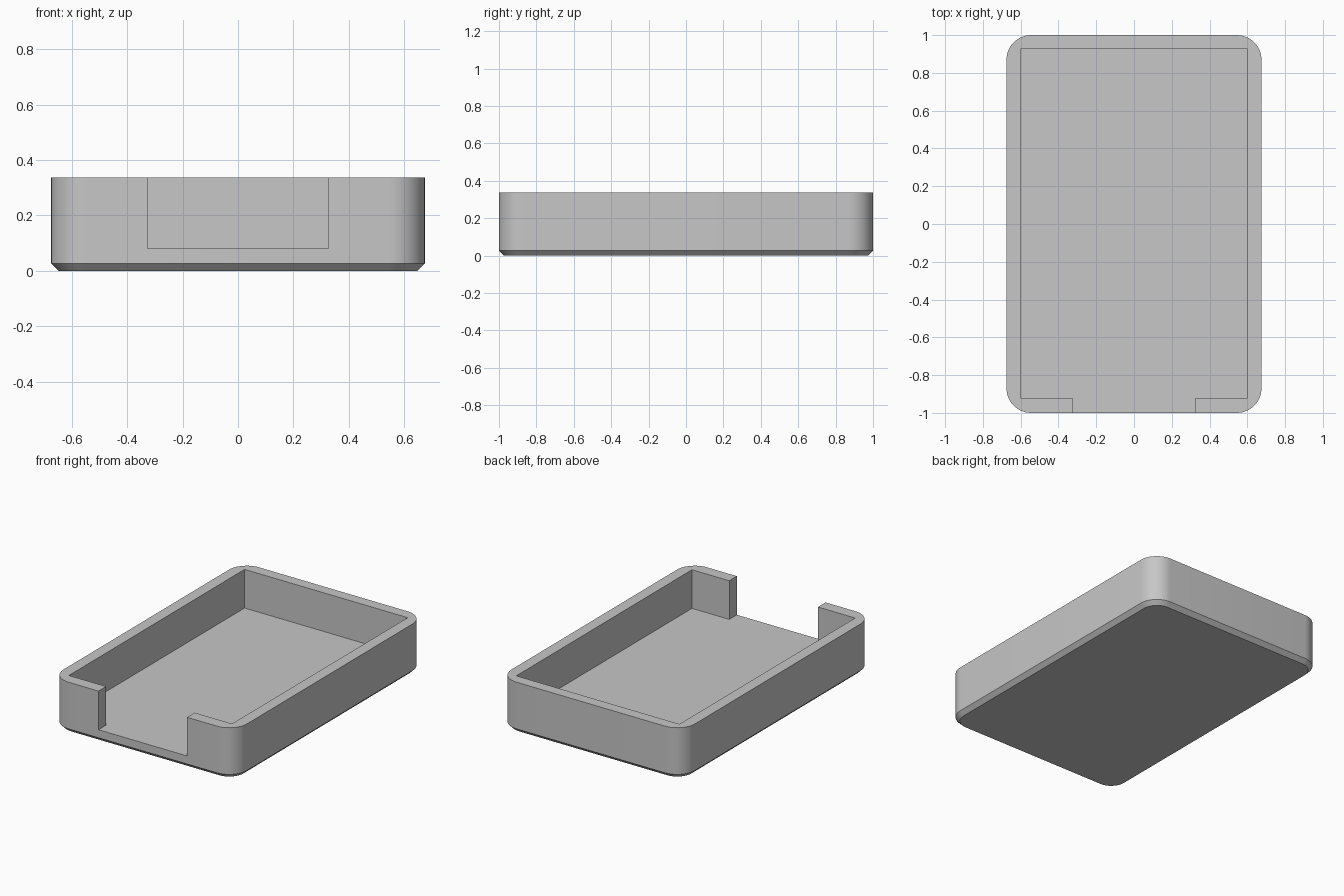
import bpy, bmesh
from math import sin, cos, pi

cube = bpy.data.objects.get("Cube")
if cube:
    bpy.data.objects.remove(cube, do_unlink=True)

HALF_X, HALF_Y, HEIGHT = 0.675, 1.0, 0.337
RADIUS, CHAMFER, FLOOR = 0.13, 0.027, 0.08
INNER_X, INNER_BACK, INNER_FRONT, NOTCH_X = 0.6, 0.926, -0.92, 0.326
STEPS = 12

grey = bpy.data.materials.new("plain grey")
grey.use_nodes = True
colour = (0.57, 0.57, 0.57, 1)
grey.diffuse_color = colour
grey.node_tree.nodes["Principled BSDF"].inputs["Base Color"].default_value = colour


def rounded_outline(inset):
    """Rounded rectangle, counter-clockwise, with shared corner centres."""
    points = []
    corners = [(1, 1), (-1, 1), (-1, -1), (1, -1)]
    for quarter, (sx, sy) in enumerate(corners):
        for i in range(STEPS + 1):
            a = (quarter + i / STEPS) * pi / 2
            r = RADIUS - inset
            points.append((sx * (HALF_X - RADIUS) + r * cos(a),
                           sy * (HALF_Y - RADIUS) + r * sin(a)))
    return points


def loft(name, layers):
    """Closed solid through equal-length outlines at rising heights."""
    bm = bmesh.new()
    rings = [[bm.verts.new((x, y, z)) for x, y in pts] for pts, z in layers]
    n = len(rings[0])
    for low, high in zip(rings, rings[1:]):
        for i in range(n):
            j = (i + 1) % n
            bm.faces.new((low[i], low[j], high[j], high[i]))
    bm.faces.new(rings[0][::-1])
    bm.faces.new(rings[-1])
    bmesh.ops.recalc_face_normals(bm, faces=bm.faces)
    mesh = bpy.data.meshes.new(name)
    bm.to_mesh(mesh)
    bm.free()
    mesh.materials.append(grey)
    obj = bpy.data.objects.new(name, mesh)
    bpy.context.collection.objects.link(obj)
    return obj


# Solid tray body with a chamfered foot
full = rounded_outline(0)
tray = loft("open_tray", [(rounded_outline(CHAMFER), 0), (full, CHAMFER), (full, HEIGHT)])

# Square cavity joined to the front opening, cut in one piece
right_side = [(INNER_X, INNER_BACK), (INNER_X, INNER_FRONT),
              (NOTCH_X, INNER_FRONT), (NOTCH_X, -HALF_Y - 0.2)]
cavity = right_side + [(-x, y) for x, y in reversed(right_side)]
cutter = loft("cavity_cutter", [(cavity, FLOOR), (cavity, HEIGHT + 0.2)])
cutter.hide_render = True

cut = tray.modifiers.new("cavity", 'BOOLEAN')
cut.operation = 'DIFFERENCE'
cut.solver = 'EXACT'
cut.object = cutter

bpy.ops.object.select_all(action='DESELECT')
tray.select_set(True)
bpy.context.view_layer.objects.active = tray
bpy.ops.object.modifier_apply(modifier=cut.name)
bpy.data.objects.remove(cutter, do_unlink=True)

# Smooth corners, crisp edges
bpy.ops.object.shade_smooth_by_angle(angle=pi / 6)
